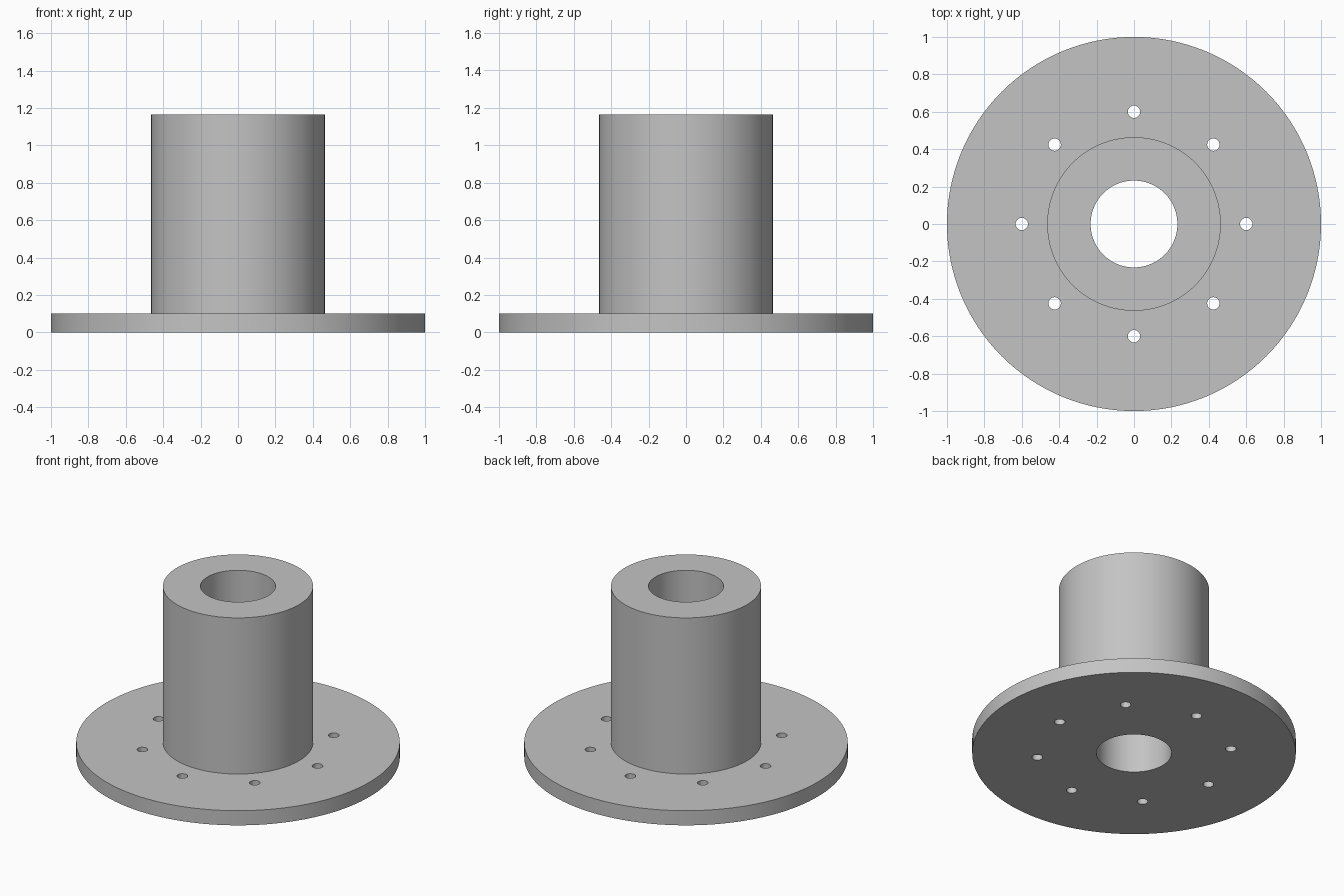
import bpy, bmesh
from math import cos, sin, tau
from mathutils import Matrix

FLANGE_R, HUB_R, BORE_R = 1.0, 0.464, 0.232
FLANGE_TOP, HUB_TOP = 0.1, 1.165
BOLT_CIRCLE, BOLT_R, BOLTS = 0.6, 0.033, 8
SEGMENTS = 128

cube = bpy.data.objects.get("Cube")
if cube:
    bpy.data.objects.remove(cube, do_unlink=True)

# Bare metal
metal = bpy.data.materials.new("grey_metal")
metal.use_nodes = True
grey = (0.55, 0.55, 0.55, 1)
metal.diffuse_color = grey
metal.node_tree.nodes["Principled BSDF"].inputs["Base Color"].default_value = grey


def make_object(name, bm):
    mesh = bpy.data.meshes.new(name)
    bmesh.ops.recalc_face_normals(bm, faces=bm.faces)
    bm.to_mesh(mesh)
    bm.free()
    mesh.materials.append(metal)
    obj = bpy.data.objects.new(name, mesh)
    bpy.context.collection.objects.link(obj)
    return obj


# Flanged hub: closed profile turned round the z axis
profile = [(BORE_R, 0), (FLANGE_R, 0), (FLANGE_R, FLANGE_TOP),
           (HUB_R, FLANGE_TOP), (HUB_R, HUB_TOP), (BORE_R, HUB_TOP)]
bm = bmesh.new()
rings = [[bm.verts.new((r * cos(tau * i / SEGMENTS), r * sin(tau * i / SEGMENTS), z))
          for i in range(SEGMENTS)] for r, z in profile]
for k, ring in enumerate(rings):
    after = rings[(k + 1) % len(rings)]
    for i in range(SEGMENTS):
        j = (i + 1) % SEGMENTS
        bm.faces.new((ring[i], ring[j], after[j], after[i]))
hub = make_object("flanged_hub", bm)

# Bolt holes: a circle of cylinders cut through the flange
bm = bmesh.new()
for i in range(BOLTS):
    a = tau * i / BOLTS
    place = Matrix.Translation((BOLT_CIRCLE * cos(a), BOLT_CIRCLE * sin(a), FLANGE_TOP / 2))
    bmesh.ops.create_cone(bm, cap_ends=True, segments=32, radius1=BOLT_R,
                          radius2=BOLT_R, depth=FLANGE_TOP * 2, matrix=place)
cutter = make_object("bolt_hole_cutter", bm)
cutter.hide_render = True

cut = hub.modifiers.new("bolt_holes", "BOOLEAN")
cut.operation = "DIFFERENCE"
cut.solver = "EXACT"
cut.object = cutter

bpy.ops.object.select_all(action="DESELECT")
hub.select_set(True)
bpy.context.view_layer.objects.active = hub
bpy.ops.object.modifier_apply(modifier=cut.name)
bpy.data.objects.remove(cutter, do_unlink=True)
bpy.ops.object.shade_smooth_by_angle(angle=0.6)
